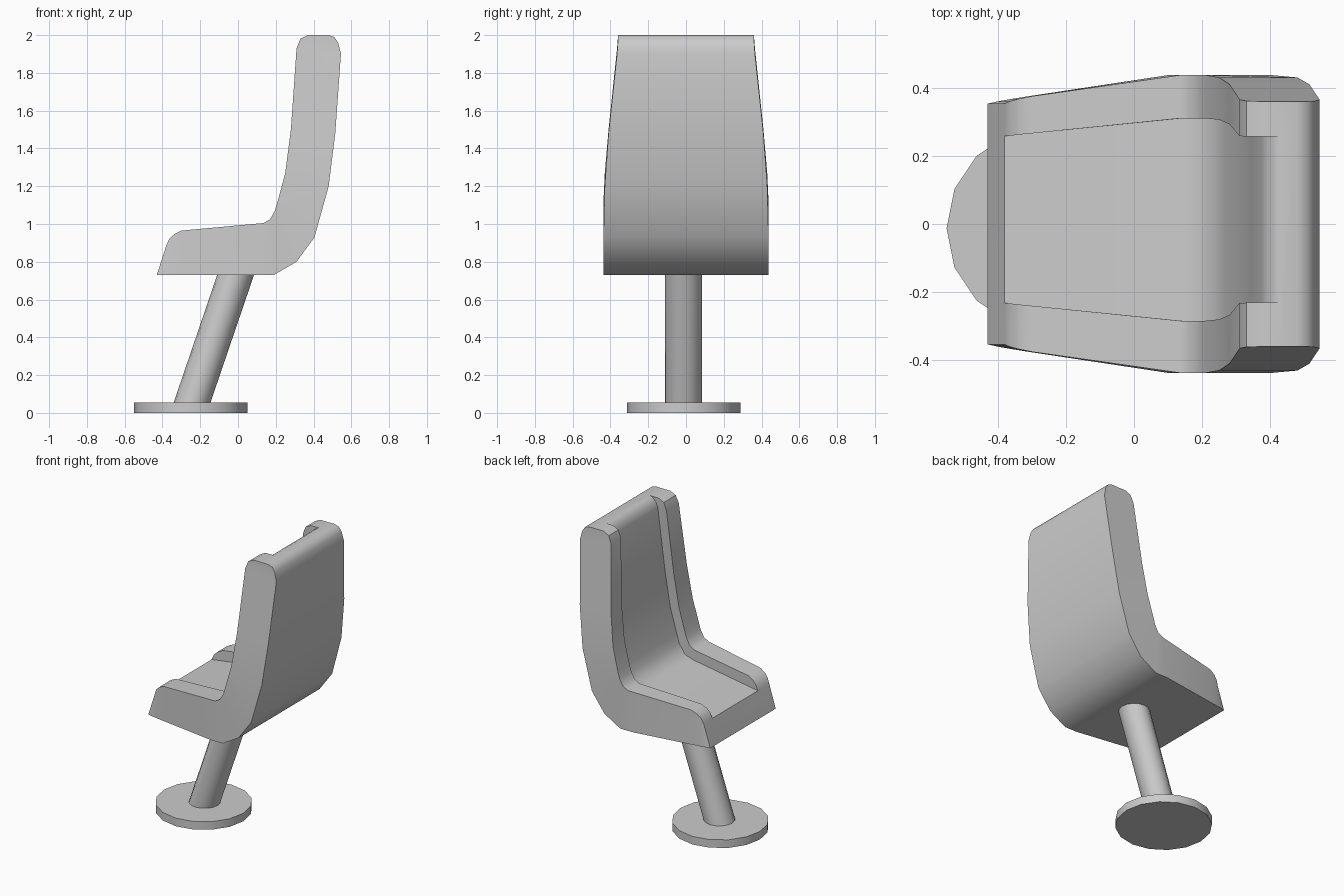
import bpy, bmesh, math

if "Cube" in bpy.data.objects:
    bpy.data.objects.remove(bpy.data.objects["Cube"])

def finish(name, bm, angle):
    bmesh.ops.remove_doubles(bm, verts=bm.verts, dist=1e-4)
    bmesh.ops.recalc_face_normals(bm, faces=bm.faces)
    me = bpy.data.meshes.new(name)
    bm.to_mesh(me)
    bm.free()
    me.shade_smooth()
    me.set_sharp_from_angle(angle=math.radians(angle))
    ob = bpy.data.objects.new(name, me)
    bpy.context.collection.objects.link(ob)
    return ob

def loft(name, rings, angle):
    bm = bmesh.new()
    vs = [[bm.verts.new(p) for p in r] for r in rings]
    n = len(rings[0])
    for a, b in zip(vs, vs[1:]):
        for i in range(n):
            j = (i + 1) % n
            bm.faces.new((a[i], a[j], b[j], b[i]))
    bm.faces.new(vs[0])
    bm.faces.new(vs[-1])
    return finish(name, bm, angle)

# Seat shell stations: bolster (x,z), recessed panel (x,z), outer back (x,z),
# half width, half width of recess
stations = [
    (-.38, .885, -.38, .885, -.43, .73, .353, .245),
    (-.365, .92, -.365, .887, -.40, .73, .360, .246),
    (-.34, .945, -.34, .889, -.36, .73, .367, .249),
    (-.30, .965, -.30, .893, -.31, .73, .375, .253),
    (.135, 1.005, .14, .935, .10, .73, .437, .297),
    (.17, 1.025, .205, .955, .19, .73, .437, .297),
    (.195, 1.07, .25, 1.02, .31, .80, .437, .297),
    (.21, 1.12, .268, 1.08, .405, .93, .437, .297),
    (.25, 1.27, .315, 1.255, .48, 1.20, .43, .293),
    (.28, 1.50, .345, 1.495, .515, 1.48, .41, .28),
    (.31, 1.93, .375, 1.93, .545, 1.90, .365, .245),
    (.33, 1.98, .39, 1.97, .53, 1.96, .361, .244),
    (.37, 2.0, .41, 1.99, .51, 1.99, .36, .244),
    (.43, 2.0, .43, 2.0, .48, 2.0, .36, .244),
]
OFF = .013  # the recess sits slightly off centre
rings = []
for fx, fz, px, pz, rx, rz, w, v in stations:
    lo, hi = OFF - v, OFF + v
    rings.append([(rx, -w, rz), (fx, -w, fz), (fx, lo, fz), (px, lo, pz),
                  (px, hi, pz), (fx, hi, fz), (fx, w, fz), (rx, w, rz)])
loft("seat_shell", rings, 40)

def circle(x, z, r, n=16):
    return [(x + r * math.cos(2 * math.pi * i / n),
             -.0125 + r * math.sin(2 * math.pi * i / n), z) for i in range(n)]

# Leaning post and round foot
loft("post", [circle(-.2515, .03, .0975), circle(.011, .80, .0975)], 40)
loft("base_disc", [circle(-.25, 0, .30), circle(-.25, .055, .30)], 40)
